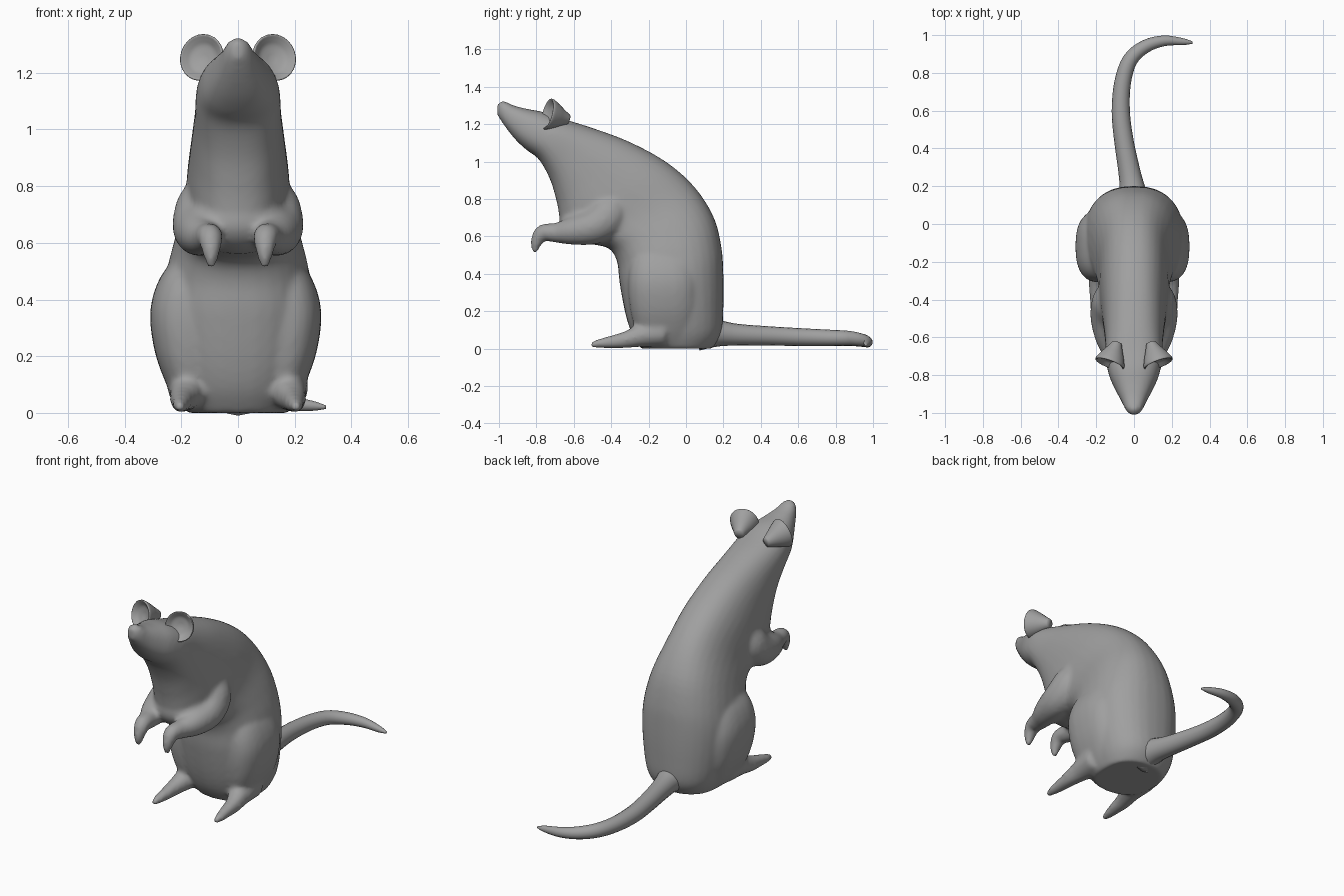
import bpy, bmesh, math
from mathutils import Matrix, Vector

if "Cube" in bpy.data.objects:
    bpy.data.objects.remove(bpy.data.objects["Cube"])

X, Z = Vector((1, 0, 0)), Vector((0, 0, 1))

fur = bpy.data.materials.new("grey_fur")
fur.use_nodes = True
GREY = (0.35, 0.35, 0.35, 1)
fur.diffuse_color = GREY
fur.node_tree.nodes["Principled BSDF"].inputs["Base Color"].default_value = GREY


def smooth_rows(rows, steps=4):
    """Pass a Catmull-Rom spline through rows of numbers."""
    out = []
    last = len(rows) - 1
    for i in range(last):
        quad = [rows[max(0, min(last, i + k))] for k in (-1, 0, 1, 2)]
        for s in range(steps):
            t = s / steps
            out.append([b + 0.5 * t * (c - a + t * (2 * a - 5 * b + 4 * c - d
                        + t * (3 * (b - c) + d - a)))
                        for a, b, c, d in zip(*quad)])
    return out + [list(rows[-1])]


def loft(bm, rings, sides=24, power=1.0):
    """Skin rings given as (centre, half axis u, half axis v)."""
    loops = []
    for centre, u, v in rings:
        loop = []
        for k in range(sides):
            a = math.tau * k / sides
            c, s = math.cos(a), math.sin(a)
            loop.append(bm.verts.new(centre + u * math.copysign(abs(c) ** power, c)
                                     + v * math.copysign(abs(s) ** power, s)))
        loops.append(loop)
    for a, b in zip(loops, loops[1:]):
        for k in range(sides):
            n = (k + 1) % sides
            bm.faces.new((a[k], a[n], b[n], b[k]))
    bm.faces.new(loops[0][::-1])
    bm.faces.new(loops[-1])


def tube(bm, rows, side=1, ref=X):
    """Tapered limb through rows of x, y, z, radius."""
    rows = smooth_rows(rows)
    pts = [Vector((side * r[0], r[1], r[2])) for r in rows]
    rings = []
    for i, p in enumerate(pts):
        d = (pts[min(i + 1, len(pts) - 1)] - pts[max(i - 1, 0)]).normalized()
        u = (ref - d * ref.dot(d)).normalized()
        rings.append((p, u * rows[i][3], d.cross(u) * rows[i][3]))
    loft(bm, rings, 16)


def finish(name, bm, voxel=0):
    bmesh.ops.recalc_face_normals(bm, faces=bm.faces[:])
    me = bpy.data.meshes.new(name)
    bm.to_mesh(me)
    bm.free()
    me.materials.append(fur)
    me.polygons.foreach_set("use_smooth", [True] * len(me.polygons))
    ob = bpy.data.objects.new(name, me)
    bpy.context.collection.objects.link(ob)
    if voxel:
        mod = ob.modifiers.new("fuse", "REMESH")
        mod.mode = "VOXEL"
        mod.voxel_size = voxel
        mod.use_smooth_shade = True
        mod = ob.modifiers.new("soften", "SMOOTH")
        mod.factor, mod.iterations = 0.5, 10
    return ob


# Torso and head: back y, back z, front y, front z, half width
torso = [
    (0.14, 0.0, -0.24, 0.0, 0.18), (0.19, 0.08, -0.29, 0.08, 0.22),
    (0.20, 0.22, -0.325, 0.19, 0.25), (0.20, 0.4, -0.355, 0.35, 0.265),
    (0.19, 0.54, -0.37, 0.47, 0.25), (0.15, 0.70, -0.42, 0.54, 0.22),
    (0.05, 0.86, -0.55, 0.57, 0.19), (-0.1, 0.995, -0.66, 0.66, 0.18),
    (-0.3, 1.105, -0.69, 0.78, 0.165), (-0.5, 1.18, -0.725, 0.9, 0.153),
    (-0.66, 1.23, -0.785, 1.01, 0.148), (-0.76, 1.265, -0.85, 1.06, 0.13),
    (-0.84, 1.28, -0.905, 1.11, 0.10), (-0.92, 1.30, -0.955, 1.17, 0.067),
    (-0.975, 1.325, -0.99, 1.22, 0.045), (-1.008, 1.31, -1.01, 1.25, 0.022)]
body = bmesh.new()
rings = []
for by, bz, fy, fz, w in smooth_rows(torso):
    back, front = Vector((0, by, bz)), Vector((0, fy, fz))
    rings.append(((back + front) / 2, X * w, (back - front) / 2))
loft(body, rings, 32, 0.85)

# Lower chest filling the space between the forelegs
chest = Matrix.Translation((0, -0.53, 0.675)) @ Matrix.Diagonal((0.18, 0.15, 0.115, 1))
bmesh.ops.create_icosphere(body, subdivisions=4, radius=1, matrix=chest)

# Haunches (x, y, z, half width, half depth), forelegs and hind feet, fused in
haunch = [(0.135, -0.10, 0.025, 0.07, 0.12), (0.15, -0.11, 0.10, 0.095, 0.16),
          (0.165, -0.115, 0.22, 0.122, 0.185), (0.17, -0.12, 0.36, 0.132, 0.19),
          (0.158, -0.125, 0.48, 0.108, 0.165), (0.13, -0.13, 0.57, 0.06, 0.10)]
foreleg = [(0.07, -0.36, 0.83, 0.08), (0.105, -0.41, 0.72, 0.115),
           (0.135, -0.49, 0.655, 0.098), (0.13, -0.60, 0.63, 0.077),
           (0.11, -0.69, 0.62, 0.055), (0.098, -0.765, 0.62, 0.045),
           (0.095, -0.797, 0.575, 0.034), (0.095, -0.81, 0.515, 0.016)]
foot = [(0.17, -0.12, 0.09, 0.08), (0.18, -0.24, 0.07, 0.062),
        (0.195, -0.32, 0.048, 0.046), (0.20, -0.41, 0.034, 0.034),
        (0.205, -0.47, 0.026, 0.025), (0.205, -0.51, 0.02, 0.015)]
for side in (-1, 1):
    loft(body, [(Vector((side * x - 0.008, y, z)), X * hx, Vector((0, hy, 0)))
                for x, y, z, hx, hy in smooth_rows(haunch)], 24, 0.8)
    tube(body, foreleg, side)
    tube(body, foot, side)
finish("body", body, 0.012)

# Tail, curling to the left at the end
tail = bmesh.new()
tube(tail, [(0, 0.08, 0.09, 0.10), (-0.008, 0.18, 0.082, 0.07),
            (-0.025, 0.28, 0.074, 0.058), (-0.055, 0.45, 0.068, 0.051),
            (-0.07, 0.6, 0.062, 0.048), (-0.06, 0.75, 0.058, 0.044),
            (-0.02, 0.87, 0.055, 0.04), (0.06, 0.94, 0.045, 0.035),
            (0.16, 0.97, 0.035, 0.028), (0.26, 0.965, 0.025, 0.018),
            (0.31, 0.96, 0.02, 0.006)], ref=Z)
finish("tail", tail)

# Cupped ears with a tapered root: distance along the ear axis, radius
cup = [(-0.10, 0.025), (-0.06, 0.045), (-0.025, 0.064), (0.012, 0.08),
       (0.024, 0.077), (0.014, 0.064), (0.0, 0.045), (-0.008, 0.01)]
for side, name in ((1, "left_ear"), (-1, "right_ear")):
    ear = bmesh.new()
    loft(ear, [(Vector((0, -d, 0)), X * r, Z * r * 1.05) for d, r in smooth_rows(cup)])
    ob = finish(name, ear)
    ob.location = (side * 0.122, -0.72, 1.25)
    ob.rotation_euler = (math.radians(-14), 0, math.radians(side * 20))
